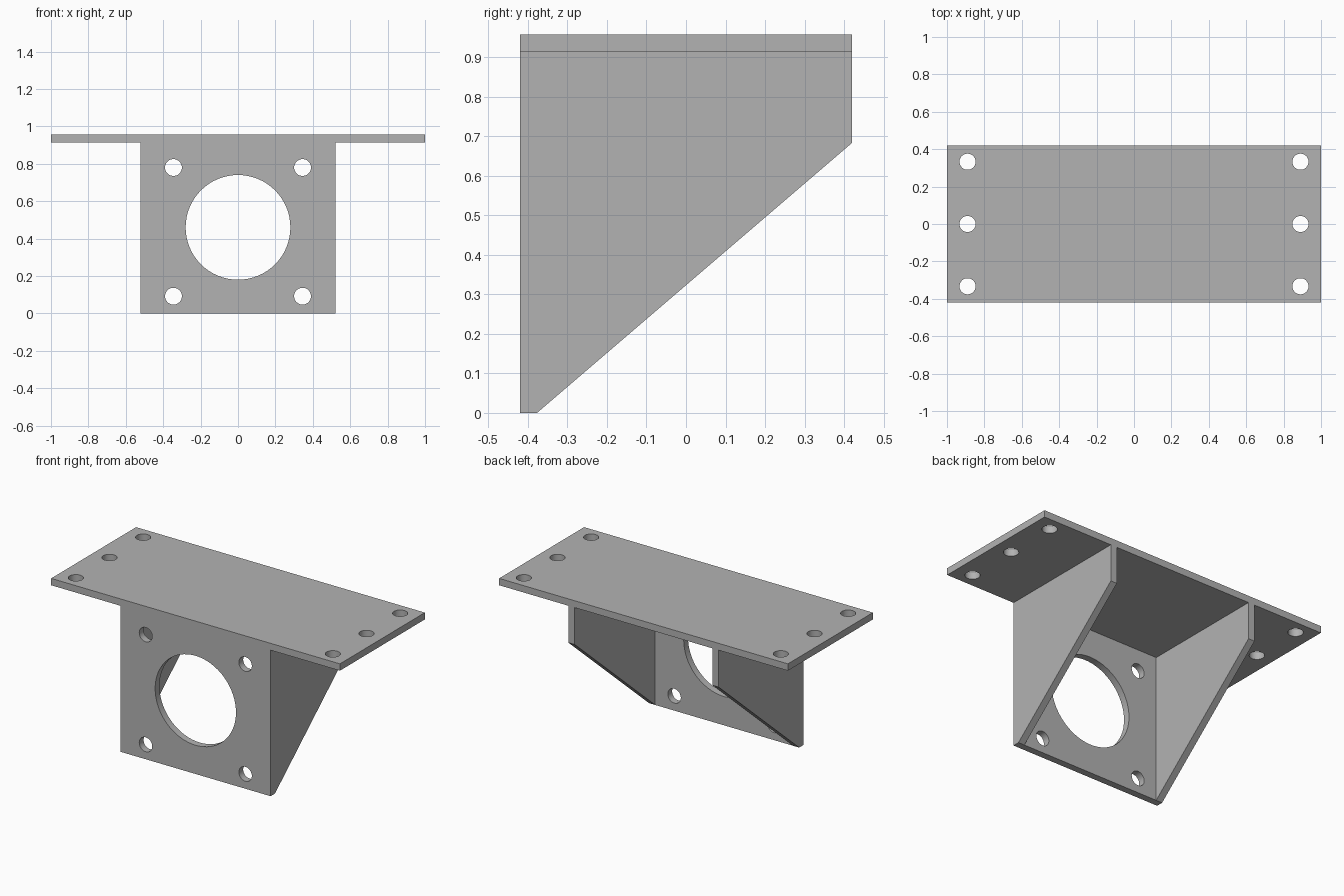
import bpy
import bmesh
from math import pi
from mathutils import Matrix

cube = bpy.data.objects.get("Cube")
if cube:
    bpy.data.objects.remove(cube, do_unlink=True)

W, D, H, T = 0.52, 0.42, 0.957, 0.043   # half width, half depth, height, sheet thickness

grey = bpy.data.materials.new("plain grey")
grey.use_nodes = True
colour = (0.45, 0.45, 0.45, 1)
grey.diffuse_color = colour
grey.node_tree.nodes["Principled BSDF"].inputs["Base Color"].default_value = colour


def finish(bm, name):
    bmesh.ops.recalc_face_normals(bm, faces=bm.faces)
    mesh = bpy.data.meshes.new(name)
    bm.to_mesh(mesh)
    bm.free()
    mesh.materials.append(grey)
    obj = bpy.data.objects.new(name, mesh)
    bpy.context.collection.objects.link(obj)
    return obj


def box(name, low, high):
    bm = bmesh.new()
    bmesh.ops.create_cube(bm, size=1)
    for v in bm.verts:
        v.co = [lo if c < 0 else hi for c, lo, hi in zip(v.co, low, high)]
    return finish(bm, name)


def drill(obj, name, holes, turn):
    """Cut round holes, each given as (centre, radius)."""
    bm = bmesh.new()
    for centre, radius in holes:
        bmesh.ops.create_cone(bm, cap_ends=True, segments=64, radius1=radius,
                              radius2=radius, depth=4 * T,
                              matrix=Matrix.Translation(centre) @ turn)
    cutter = finish(bm, name)
    cutter.hide_render = True
    cutter.hide_set(True)
    mod = obj.modifiers.new("holes", "BOOLEAN")
    mod.operation = "DIFFERENCE"
    mod.solver = "EXACT"
    mod.object = cutter
    # Bake the holes, then discard the cutter
    bpy.context.view_layer.objects.active = obj
    obj.select_set(True)
    bpy.ops.object.modifier_apply(modifier=mod.name)
    bpy.data.objects.remove(cutter, do_unlink=True)
    bpy.ops.object.shade_smooth_by_angle(angle=pi / 6)
    obj.select_set(False)


# Top mounting plate with three screw holes at each end
top = box("top_plate", (-1, -D, H - T), (1, D, H))
drill(top, "top_plate_cutter",
      [((x, y, H - T / 2), 0.043) for x in (-0.89, 0.89) for y in (-0.333, 0, 0.333)],
      Matrix.Identity(4))

# Upright face plate with a large bore and four corner holes
face = box("face_plate", (-W, -D, 0), (W, T - D, H - T))
mid = -D + T / 2
drill(face, "face_plate_cutter",
      [((0, mid, 0.46), 0.28)]
      + [((x, mid, z), 0.045) for x in (-0.345, 0.345) for z in (0.092, 0.78)],
      Matrix.Rotation(pi / 2, 4, "X"))

# Sloping side gussets
profile = [(T - D, 0), (D, 0.683), (D, H - T), (T - D, H - T)]
for side, name in ((1, "left_gusset"), (-1, "right_gusset")):
    bm = bmesh.new()
    sheet = bm.faces.new([bm.verts.new((side * W, y, z)) for y, z in profile])
    wall = bmesh.ops.extrude_face_region(bm, geom=[sheet], use_keep_orig=True)
    moved = [g for g in wall["geom"] if isinstance(g, bmesh.types.BMVert)]
    bmesh.ops.translate(bm, verts=moved, vec=(-side * T, 0, 0))
    finish(bm, name)
